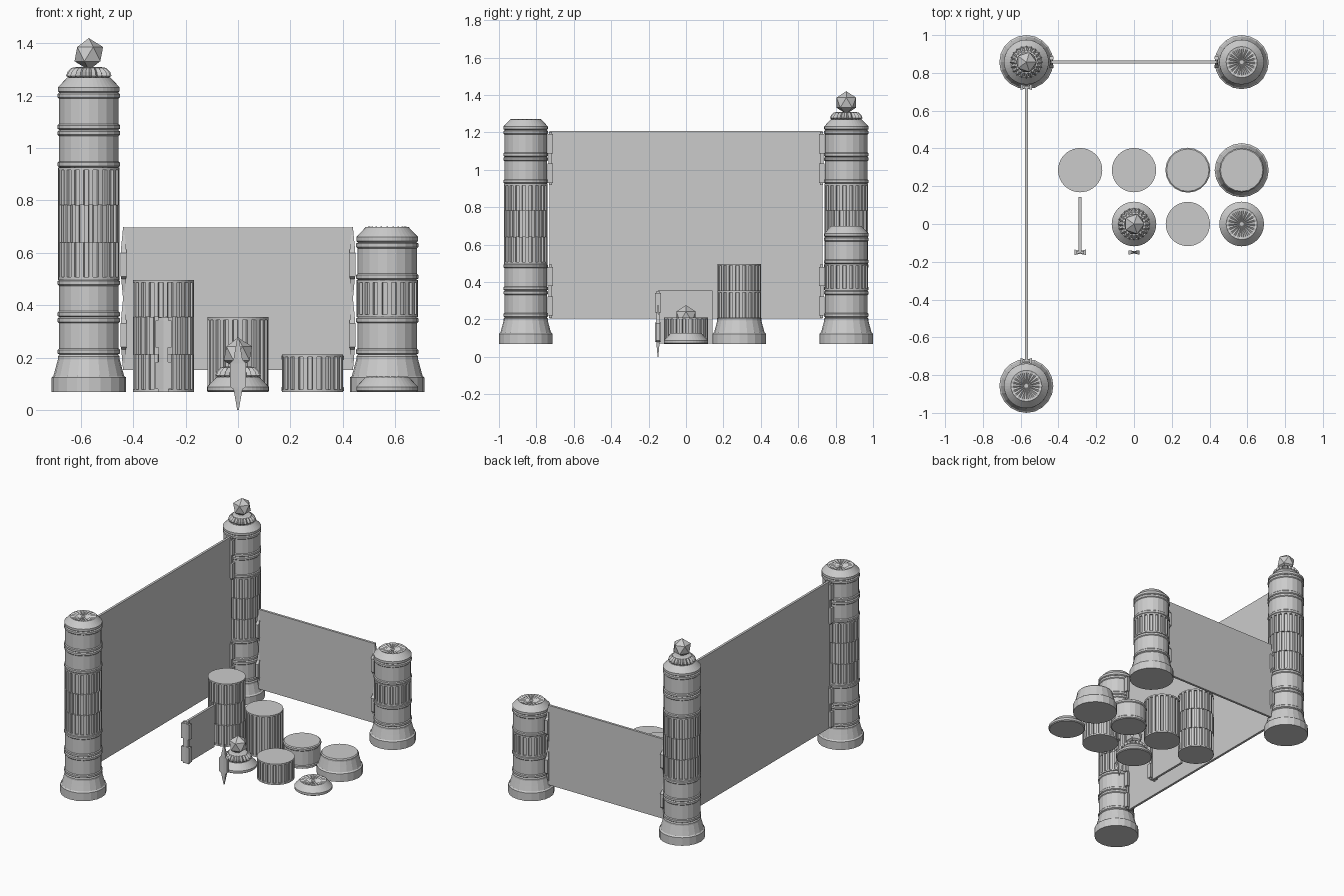
import bpy, bmesh
from math import sin, cos, tau

if "Cube" in bpy.data.objects:
    bpy.data.objects.remove(bpy.data.objects["Cube"])

N = 20          # sides of every round part
H = 0.143       # module height
Z0 = 0.068      # underside of the pillars


def loft(name, rings, loc):
    """Skin a stack of closed rings (lists of xyz) and cap both ends."""
    bm = bmesh.new()
    vs = [[bm.verts.new(p) for p in ring] for ring in rings]
    n = len(vs[0])
    for a, b in zip(vs, vs[1:]):
        for i in range(n):
            j = (i + 1) % n
            bm.faces.new((a[i], a[j], b[j], b[i]))
    bm.faces.new(vs[0][::-1])
    bm.faces.new(vs[-1])
    bmesh.ops.recalc_face_normals(bm, faces=bm.faces[:])
    return finish(name, bm, loc)


def finish(name, bm, loc):
    me = bpy.data.meshes.new(name)
    bm.to_mesh(me)
    bm.free()
    ob = bpy.data.objects.new(name, me)
    ob.location = loc
    bpy.context.collection.objects.link(ob)
    return ob


def polar(r, z, t):
    return (r * sin(t), -r * cos(t), z)


def turned(name, profile, loc):
    return loft(name, [[polar(r, z, tau * i / N) for i in range(N)]
                       for r, z in profile], loc)


def box(name, lo, hi):
    bm = bmesh.new()
    bmesh.ops.create_cube(bm, size=1)
    ob = finish(name, bm, [(a + b) / 2 for a, b in zip(lo, hi)])
    ob.scale = [b - a for a, b in zip(lo, hi)]
    return ob


# Pillar modules: each returns its height
def base(x, y, z):
    turned("pillar_base", [(.143, 0), (.143, .055), (.135, .062), (.126, .095),
                           (.118, .125), (.118, .136), (.112, H)], (x, y, z))
    return H


def drum(x, y, z):
    turned("plain_drum", [(.112, 0), (.119, .005), (.119, .018), (.114, .023),
                          (.114, H - .023), (.119, H - .018), (.119, H - .005),
                          (.112, H)], (x, y, z))
    return H


def fluted(x, y, z, count=1):
    h = H * count
    frac = (0, .45, .5, .95)

    def ring(zz, shift=None):
        pts = []
        for i in range(N):
            for k, f in enumerate(frac):
                groove = shift is not None and (k + shift) % 4 >= 2
                pts.append(polar(.107 if groove else .117, zz, tau * (i + f) / N))
        return pts
    e = .01
    rings = [ring(0), ring(e), ring(e, 0)]
    if count == 3:      # the middle third is shifted half a flute
        rings += [ring(H, 0), ring(H, 2), ring(2 * H, 2), ring(2 * H, 0)]
    rings += [ring(h - e, 0), ring(h - e), ring(h)]
    loft("fluted_drum", rings, (x, y, z))
    return h


def cap(x, y, z):
    n = 2 * N
    rings = [[polar(r, zz - (drop if i % 2 else 0), tau * i / n) for i in range(n)]
             for r, zz, drop in [(.112, 0, 0), (.118, .005, 0), (.118, .02, 0),
                                 (.082, .058, 0), (.07, .06, .007),
                                 (.012, .052, .003)]]
    loft("domed_cap", rings, (x, y, z))
    return .06


def finial(x, y, z):
    n = 2 * N
    rings = [[polar(r - (d if i % 2 else 0), zz, tau * i / n) for i in range(n)]
             for r, zz, d in [(.07, 0, 0), (.087, .01, .014), (.082, .024, .014),
                              (.066, .04, .01), (.045, .044, 0)]]
    loft("finial_collar", rings, (x, y, z - .006))
    bm = bmesh.new()
    bmesh.ops.create_icosphere(bm, subdivisions=1, radius=.061)
    finish("finial_gem", bm, (x, y, z + .087))


def pillar(x, y, parts):
    z = Z0
    for part in parts:
        z += part(x, y, z) or 0


def tall_flute(x, y, z):
    return fluted(x, y, z, 3)


# Wall clips
def pointed_clip(x, y, z, turn=0):
    """Long leaf-shaped clip with a wide body, centred on z."""
    prof = [(-.138, .003, .002), (-.06, .017, .009), (-.05, .03, .011),
            (.04, .03, .011), (.055, .017, .01), (.138, .003, .002)]
    rings = [[(-w, -d, h), (0, -d * .5, h), (w, -d, h), (w, d, h), (0, d * .5, h),
              (-w, d, h)] for h, w, d in prof]
    loft("pointed_clip", rings, (x, y, z)).rotation_euler.z = turn


def double_clip(x, y, z):
    """Strip with two wide lugs at each end, z is the underside."""
    prof = []
    for a, b, w, d in [(0, .012, .02, .008), (.012, .115, .031, .015),
                       (.115, .17, .018, .009), (.17, .273, .031, .015),
                       (.273, .285, .02, .008)]:
        prof += [(a, w, d), (b, w, d)]
    rings = [[(-w, -d, h), (0, -d * .5, h), (w, -d, h), (w, d, h), (0, d * .5, h),
              (-w, d, h)] for h, w, d in prof]
    loft("double_clip", rings, (x, y, z))


# The three standing pillars
PX, PY = .57, .857
tall = [base, drum, drum, tall_flute, drum, drum, cap]
pillar(-PX, PY, tall + [finial])
pillar(-PX, -PY, tall)
pillar(PX, PY, [base, drum, fluted, drum, cap])

# Walls between the pillars
box("high_wall", (-PX - .008, -.73, .205), (-PX + .008, .73, 1.207))
box("low_wall", (-.44, PY - .008, .153), (.44, PY + .008, .697))
for s in (-1, 1):
    for z in (.208, .918):
        double_clip(-PX, s * .725, z)
    for z in (.29, .56):
        pointed_clip(s * .437, PY, z, tau / 4)

# Loose spare parts laid out on the floor
S = .285
base(2 * S, S, Z0)
drum(S, S, Z0)
fluted(0, S, Z0, 2)
fluted(-S, S, Z0, 3)
cap(2 * S, 0, Z0)
fluted(S, 0, Z0)
cap(0, 0, Z0)
finial(0, 0, Z0 + .06)
pointed_clip(0, -.15, .138)
box("small_panel", (-S - .008, -.15, .07), (-S + .008, .143, .355))
double_clip(-S, -.15, .068)
